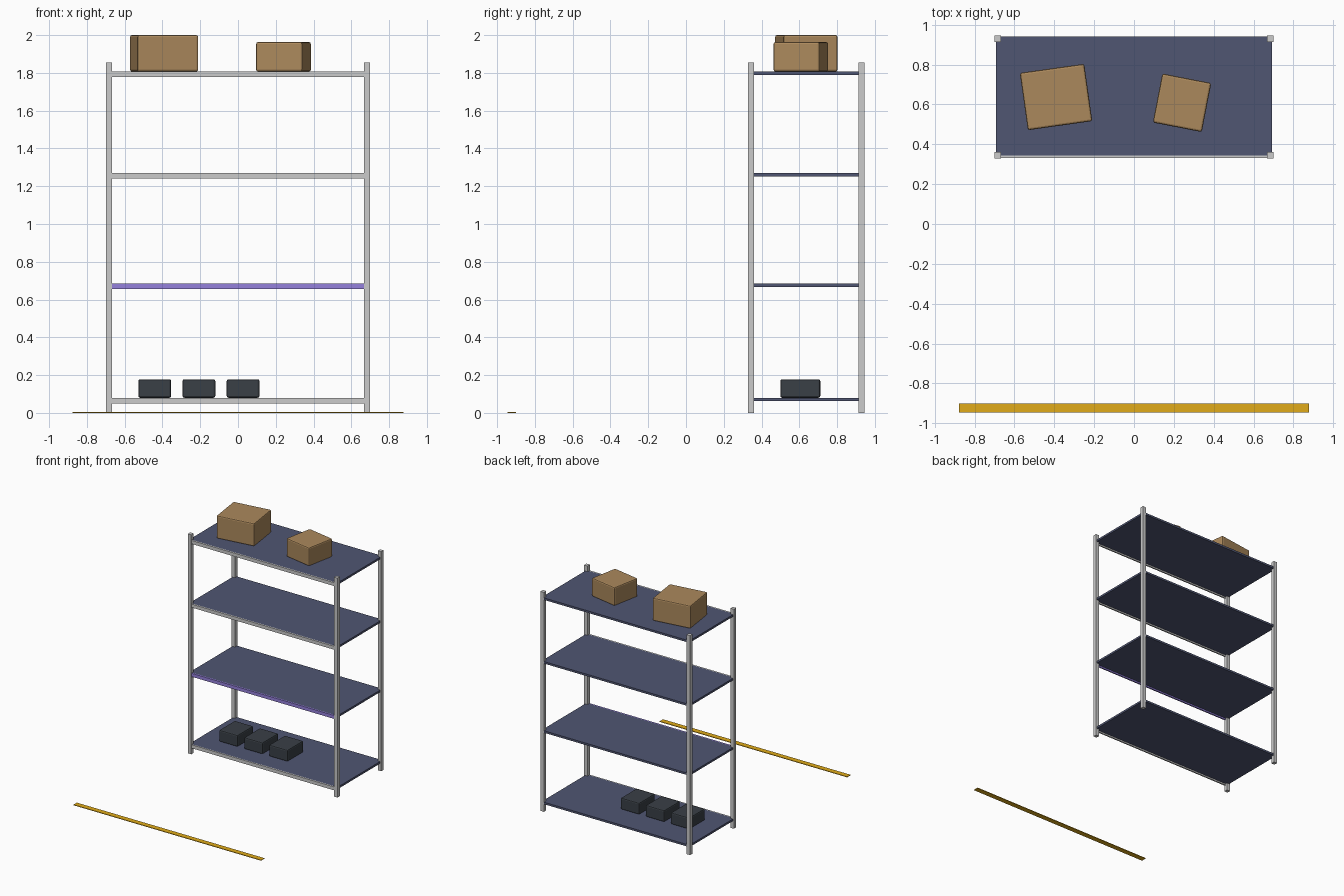
import bpy
from math import radians

if "Cube" in bpy.data.objects:
    bpy.data.objects.remove(bpy.data.objects["Cube"])


def material(name, rgb):
    m = bpy.data.materials.new(name)
    m.diffuse_color = (*rgb, 1)
    m.use_nodes = True
    m.node_tree.nodes["Principled BSDF"].inputs["Base Color"].default_value = m.diffuse_color
    return m


DECK = material("slate_blue", (0.08, 0.093, 0.17))
PURPLE = material("purple", (0.30, 0.22, 0.72))
CARD = material("cardboard", (0.41, 0.25, 0.107))
DARK = material("charcoal", (0.041, 0.05, 0.061))
YELLOW = material("yellow", (0.75, 0.41, 0.01))


def box(name, x, y, z, mat=None, rot=0, bevel=0):
    """Box from (min, max) ranges, turned about its own centre."""
    bpy.ops.mesh.primitive_cube_add(
        size=1, location=[(a + b) / 2 for a, b in (x, y, z)],
        rotation=(0, 0, radians(rot)))
    ob = bpy.context.object
    ob.name = name
    ob.scale = [b - a for a, b in (x, y, z)]
    bpy.ops.object.transform_apply(location=False, rotation=False, scale=True)
    if mat:
        ob.data.materials.append(mat)
    if bevel:
        mod = ob.modifiers.new("soft_edges", 'BEVEL')
        mod.width = bevel
        mod.segments = 2
    return ob


def span(centre, size):
    return (centre - size / 2, centre + size / 2)


# Corner posts
for side, px in (("left", -0.684), ("right", 0.684)):
    for end, py in (("front", 0.345), ("back", 0.929)):
        box(f"{end}_{side}_post", span(px, 0.032), span(py, 0.032), (0, 1.855))

# Shelf decks, each with a front beam; one beam is purple
for i, top in enumerate((0.08, 0.684, 1.269, 1.807)):
    box(f"shelf_deck_{i + 1}", (-0.691, 0.691), (0.342, 0.941),
        (top - 0.017, top), DECK)
    box(f"shelf_front_beam_{i + 1}", (-0.67, 0.67), (0.332, 0.344),
        (top - 0.029, top), PURPLE if i == 1 else None)

# Cardboard boxes on the top shelf
box("large_carton", span(-0.391, 0.326), span(0.637, 0.29), (1.807, 2.0),
    CARD, 8, 0.01)
box("small_carton", span(0.241, 0.25), span(0.608, 0.25), (1.807, 1.963),
    CARD, -11, 0.01)

# Dark bins on the bottom shelf
for i in range(3):
    box(f"dark_bin_{i + 1}", span(-0.441 + 0.234 * i, 0.174), (0.499, 0.711),
        (0.08, 0.178), DARK, 0, 0.01)

# Floor marking strip
box("floor_strip", (-0.877, 0.877), (-0.945, -0.9), (0, 0.005), YELLOW)
